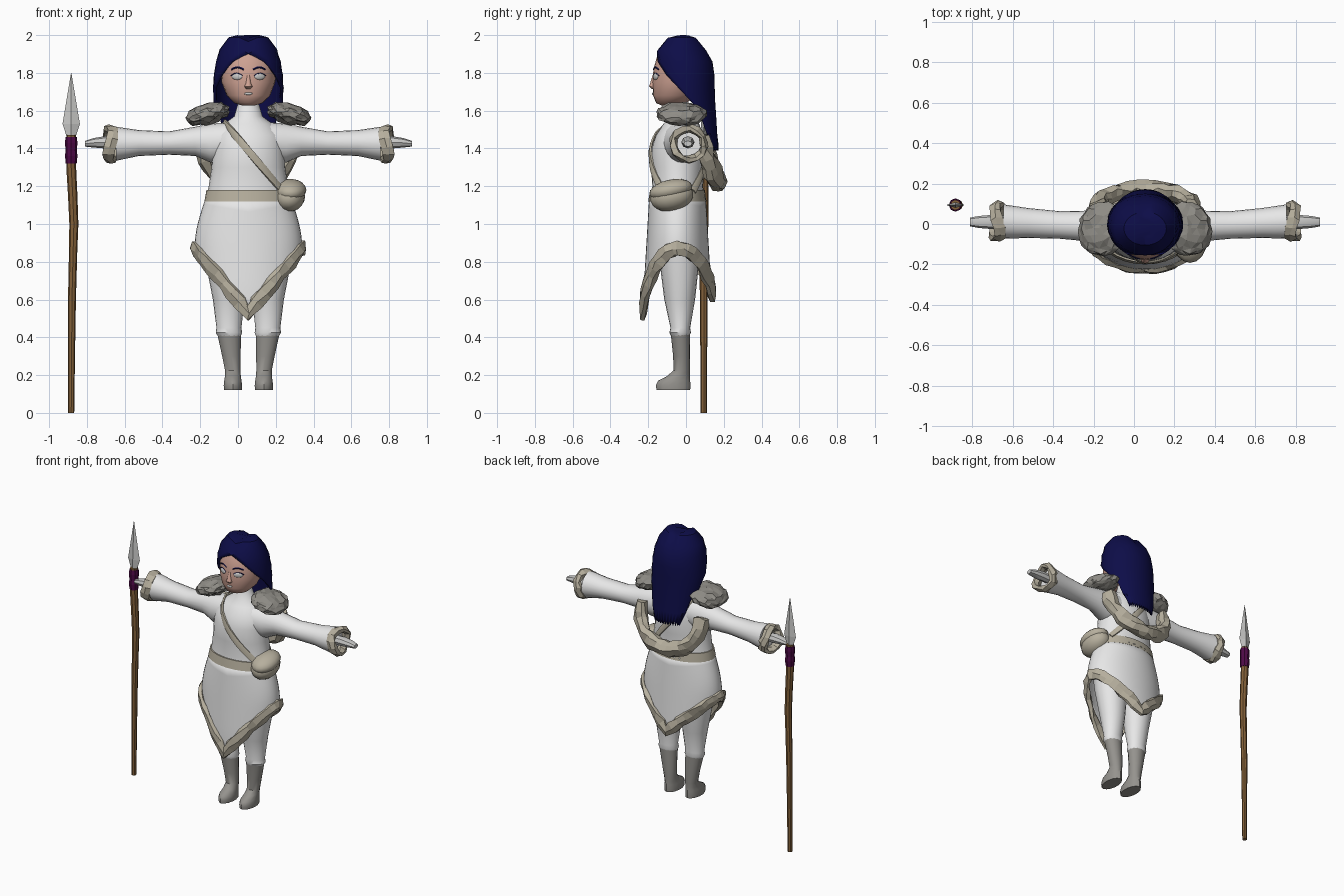
import bpy, bmesh, math, random
from mathutils import Vector

random.seed(4)
MID = 0.055  # body centre line in x
if "Cube" in bpy.data.objects:
    bpy.data.objects.remove(bpy.data.objects["Cube"])


def material(name, *rgb):
    m = bpy.data.materials.new(name)
    m.use_nodes = True
    m.diffuse_color = (*rgb, 1)
    m.node_tree.nodes["Principled BSDF"].inputs["Base Color"].default_value = (*rgb, 1)
    return m


WHITE = material("white cloth", .8, .8, .8)
TAN = material("cream fur", .47, .43, .34)
GREY_FUR = material("grey fur", .27, .26, .235)
BOOT = material("boot grey", .3, .29, .27)
SKIN = material("skin", .62, .36, .29)
NAVY = material("navy hair", .004, .004, .065)
WOOD = material("wood", .23, .12, .042)
PURPLE = material("purple wrap", .08, .003, .065)
PALE = material("pale grey", .58, .58, .57)


def finish(bm, name, mat, mirror=False, angle=40, jitter=0):
    """Turn a bmesh into a named object on the body centre line."""
    for v in bm.verts:
        v.co += Vector([random.uniform(-jitter, jitter) for _ in range(3)])
    bmesh.ops.remove_doubles(bm, verts=bm.verts, dist=1e-5)
    bmesh.ops.recalc_face_normals(bm, faces=bm.faces)
    me = bpy.data.meshes.new(name)
    bm.to_mesh(me)
    bm.free()
    me.materials.append(mat)
    ob = bpy.data.objects.new(name, me)
    ob.location.x = MID
    bpy.context.collection.objects.link(ob)
    if angle:
        bpy.ops.object.select_all(action='DESELECT')
        ob.select_set(True)
        bpy.context.view_layer.objects.active = ob
        bpy.ops.object.shade_smooth_by_angle(angle=math.radians(angle))
    if mirror:
        ob.modifiers.new("Mirror", 'MIRROR')
    return ob


def skin_rings(bm, rings, closed=False, wrap=True, caps=True):
    """Bridge rows of points with quads."""
    rows = [[bm.verts.new(p) for p in r] for r in rings]
    pairs = list(zip(rows, rows[1:])) + ([(rows[-1], rows[0])] if closed else [])
    n = len(rows[0])
    for a, b in pairs:
        for i in range(n if wrap else n - 1):
            j = (i + 1) % n
            bm.faces.new((a[i], a[j], b[j], b[i]))
    if caps and not closed:
        bm.faces.new(rows[0])
        bm.faces.new(rows[-1])


def loft(name, rings, mat, axis='z', sides=20, **kw):
    """Rings are (position on axis, centre, half width, low, high)."""
    bm, rows = bmesh.new(), []
    for s, c, r, lo, hi in rings:
        row = []
        for i in range(sides):
            t = math.tau * i / sides
            u, w = c + r * math.sin(t), (lo + hi) / 2 - (hi - lo) / 2 * math.cos(t)
            row.append((u, w, s) if axis == 'z' else (s, u, w))
        rows.append(row)
    skin_rings(bm, rows)
    return finish(bm, name, mat, **kw)


def sweep(name, pts, thick, wide, mat, closed=False, sides=6, centre=None, **kw):
    """Sweep an oval section along a path, its flat side facing outward."""
    bm, rows, n = bmesh.new(), [], len(pts)
    pts = [Vector(p) for p in pts]
    for i, p in enumerate(pts):
        a, b = (pts[i - 1], pts[(i + 1) % n]) if closed else (pts[max(i - 1, 0)], pts[min(i + 1, n - 1)])
        t = (b - a).normalized()
        out = p - (Vector(centre) if centre else Vector((0, -.04, p.z)))
        out = (out - t * out.dot(t)).normalized()
        side = t.cross(out)
        rows.append([p + out * thick * math.cos(math.tau * k / sides)
                     + side * wide * math.sin(math.tau * k / sides) for k in range(sides)])
    skin_rings(bm, rows, closed)
    return finish(bm, name, mat, **kw)


def ball(name, pos, size, mat, turn=(0, 0, 0), fur=False, **kw):
    bm = bmesh.new()
    if fur:
        bmesh.ops.create_icosphere(bm, subdivisions=3, radius=1)
    else:
        bmesh.ops.create_uvsphere(bm, u_segments=16, v_segments=10, radius=1)
    bmesh.ops.scale(bm, vec=size, verts=bm.verts)
    for ang, ax in zip(turn, 'XYZ'):
        from_axis = {'X': (1, 0, 0), 'Y': (0, 1, 0), 'Z': (0, 0, 1)}[ax]
        c, s = Vector(from_axis), math.radians(ang)
        from mathutils import Matrix
        bmesh.ops.rotate(bm, cent=(0, 0, 0), matrix=Matrix.Rotation(s, 3, c), verts=bm.verts)
    bmesh.ops.translate(bm, vec=pos, verts=bm.verts)
    return finish(bm, name, mat, **kw)


# Torso with high collar
TORSO = [(1.13, 0, .225, -.19, .1), (1.2, 0, .21, -.178, .09), (1.3, 0, .195, -.185, .1),
         (1.4, 0, .19, -.183, .1), (1.47, 0, .18, -.16, .09), (1.53, 0, .13, -.12, .07),
         (1.57, 0, .075, -.085, .05), (1.64, 0, .055, -.07, .03)]
loft("torso", TORSO, WHITE, sides=28)


def torso_y(x, z, front=True):
    for a, b in zip(TORSO, TORSO[1:]):
        if a[0] <= z <= b[0]:
            f = (z - a[0]) / (b[0] - a[0])
            r, lo, hi = [a[k] + (b[k] - a[k]) * f for k in (2, 3, 4)]
            d = (hi - lo) / 2 * math.sqrt(max(0, 1 - (x / r) ** 2)) + .005
            return (lo + hi) / 2 + (-d if front else d)


# Skirt, high at the sides and pointed at front and back
def skirt_point(t, f):
    s, front = abs(math.sin(t)), math.cos(t) > 0
    hem = .87 - (.34 if front else .25) * (1 - s)
    z = 1.14 + (hem - 1.14) * f
    d = 1.14 - z
    rx = .225 + .06 * math.sin(min(1, d / .27) * math.pi / 2)
    depth = .15 + .03 * min(1, d / .5)
    return Vector((rx * math.sin(t), -.045 - depth * math.cos(t), z))


N = 40
angles = [math.tau * i / N for i in range(N)]
bm = bmesh.new()
skin_rings(bm, [[skirt_point(t, k / 8) for t in angles] for k in range(9)], caps=False)
skirt = finish(bm, "skirt", WHITE)
skirt.modifiers.new("Solidify", 'SOLIDIFY').thickness = .01
sweep("skirt_fur_trim", [skirt_point(t, 1) for t in angles[::1]], .022, .042, TAN,
      closed=True, angle=0, jitter=.007)
loft("belt", [(1.12, 0, .233, -.2, .108), (1.18, 0, .222, -.19, .1)], TAN, sides=28)

# Shoulder strap and bag
for front in (True, False):
    path = [(-.125 + .305 * k / 12, 1.535 - .36 * k / 12) for k in range(13)]
    sweep("strap_front" if front else "strap_back",
          [(x, torso_y(x, z, front), z) for x, z in path], .01, .022, TAN)
ball("bag", (.215, -.075, 1.145), (.085, .115, .078), TAN, turn=(12, 0, 0))
ball("bag_flap", (.222, -.08, 1.18), (.085, .115, .055), TAN, turn=(12, 0, 0))

# Arms, hands and fur cuffs
loft("arm", [(.08, -.03, .1, 1.33, 1.54), (.2, -.02, .088, 1.325, 1.532), (.28, -.01, .076, 1.36, 1.515),
             (.42, -.005, .068, 1.367, 1.49), (.58, .005, .074, 1.36, 1.497), (.7, .012, .085, 1.335, 1.515)],
     WHITE, axis='x', mirror=True)
loft("hand", [(.66, .01, .03, 1.4, 1.46), (.76, .01, .035, 1.4, 1.465), (.82, .01, .03, 1.405, 1.455),
              (.865, .01, .022, 1.41, 1.44)], PALE, axis='x', sides=8, mirror=True)
ring = [(.73 + .012 * math.sin(2 * a), .012 + .083 * math.cos(a), 1.424 + .082 * math.sin(a)) for a in angles[::3]]
sweep("fur_cuff", ring, .02, .033, TAN, closed=True, centre=(.73, .012, 1.424),
      mirror=True, angle=0, jitter=.007)

# Shoulder fur and fur drape on the back
ball("shoulder_fur", (.215, -.025, 1.582), (.12, .135, .055), GREY_FUR, turn=(0, 16, 0),
     fur=True, mirror=True, angle=0, jitter=.008)
drape = []
for k in range(17):
    a = math.pi * k / 16
    drape.append((-.235 * math.cos(a), .075 + .095 * math.sin(a), 1.46 - .24 * math.sin(a) ** .8))
sweep("back_fur_drape", drape, .042, .055, TAN, sides=8, angle=0, jitter=.01)

# Legs and boots
loft("leg", [(.4, .1, .058, -.075, .015), (.425, .103, .07, -.088, .026), (.45, .103, .066, -.082, .022),
             (.6, .104, .084, -.115, .048), (.8, .115, .112, -.14, .07), (1.0, .12, .12, -.17, .085)],
     WHITE, mirror=True)
loft("boot", [(.12, .082, .048, -.155, .022), (.145, .082, .05, -.16, .024), (.17, .082, .047, -.148, .022),
              (.195, .082, .043, -.1, .02), (.225, .083, .042, -.066, .02), (.3, .09, .05, -.068, .022),
              (.43, .103, .066, -.082, .022)], BOOT, sides=14, mirror=True)

# Head and face
loft("head", [(1.628, 0, .035, -.13, -.04), (1.64, 0, .075, -.158, .0), (1.68, 0, .115, -.174, .06),
              (1.75, 0, .142, -.178, .1), (1.82, 0, .147, -.172, .12), (1.9, 0, .138, -.15, .1),
              (1.96, 0, .09, -.1, .05)], SKIN, sides=24, angle=60)
loft("nose", [(1.715, 0, .012, -.182, -.16), (1.728, 0, .022, -.196, -.16), (1.745, 0, .014, -.19, -.16),
              (1.79, 0, .008, -.176, -.16)], SKIN, sides=8, angle=60)
ball("eye", (.06, -.161, 1.78), (.03, .008, .017), PALE, turn=(0, 0, 24), mirror=True)
ball("mouth", (0, -.174, 1.69), (.022, .006, .007), PALE)


def face_line(name, z, x0, x1, lift, width):
    pts = []
    for k in range(7):
        x = x0 + (x1 - x0) * k / 6
        pts.append((x, -.028 - .147 * math.sqrt(1 - (x / .147) ** 2), z + lift * math.sin(math.pi * k / 6)))
    sweep(name, pts, .003, width, NAVY, sides=4, mirror=True)


face_line("eyebrow", 1.818, .025, .09, .012, .005)
face_line("eyelash", 1.785, .032, .092, .013, .003)

# Hair: (height, half width, front, back, front edge of the opening)
HAIR = [(2.0, .06, -.06, .03, -1), (1.988, .105, -.105, .06, -1), (1.925, .152, -.155, .11, -1),
        (1.86, .172, -.172, .14, -.15), (1.79, .183, -.17, .15, -.105), (1.72, .188, -.16, .152, -.04),
        (1.64, .188, -.15, .155, .035), (1.565, .168, -.1, .16, .085), (1.48, .14, 0, .165, .11),
        (1.42, .105, .06, .172, .13)]
rows = []
for z, rx, lo, hi, edge in HAIR:
    cy, ry = (lo + hi) / 2, (hi - lo) / 2
    a = math.acos(max(-1, min(1, (cy - edge) / ry)))
    row = []
    for i in range(29):
        t = a + (math.tau - 2 * a) * i / 28
        x = rx * math.sin(t)
        drop = .022 * math.exp(-(x / .03) ** 2) if z > 1.9 else 0
        if z < 1.45:
            drop = .03 * (i % 2)
        row.append((x, cy - ry * math.cos(t), z - drop))
    rows.append(row)
bm = bmesh.new()
skin_rings(bm, rows, wrap=False, caps=False)
bm.verts.ensure_lookup_table()
bm.faces.new(bm.verts[:28])
hair = finish(bm, "hair", NAVY, angle=35)
hair.modifiers.new("Solidify", 'SOLIDIFY').thickness = .015

# Spear
X, Y = -.938, .094
loft("spear_shaft", [(z, X + dx, r, Y - r, Y + r) for z, dx, r in
                     ((0, 0, .016), (.3, .002, .018), (.6, .004, .021), (.85, .01, .022), (1.0, .014, .024),
                      (1.15, .008, .025), (1.3, 0, .026), (1.47, 0, .026))], WOOD, sides=8)
loft("spear_wrap", [(z, X, r, Y - r, Y + r) for z, r in
                    ((1.32, .029), (1.36, .033), (1.39, .03), (1.43, .033), (1.46, .03))],
     PURPLE, sides=8, angle=0)
loft("spear_head", [(1.45, X, .02, Y - .014, Y + .014), (1.53, X, .046, Y - .014, Y + .014),
                    (1.8, X, .001, Y - .001, Y + .001)], PALE, sides=4, angle=0)
